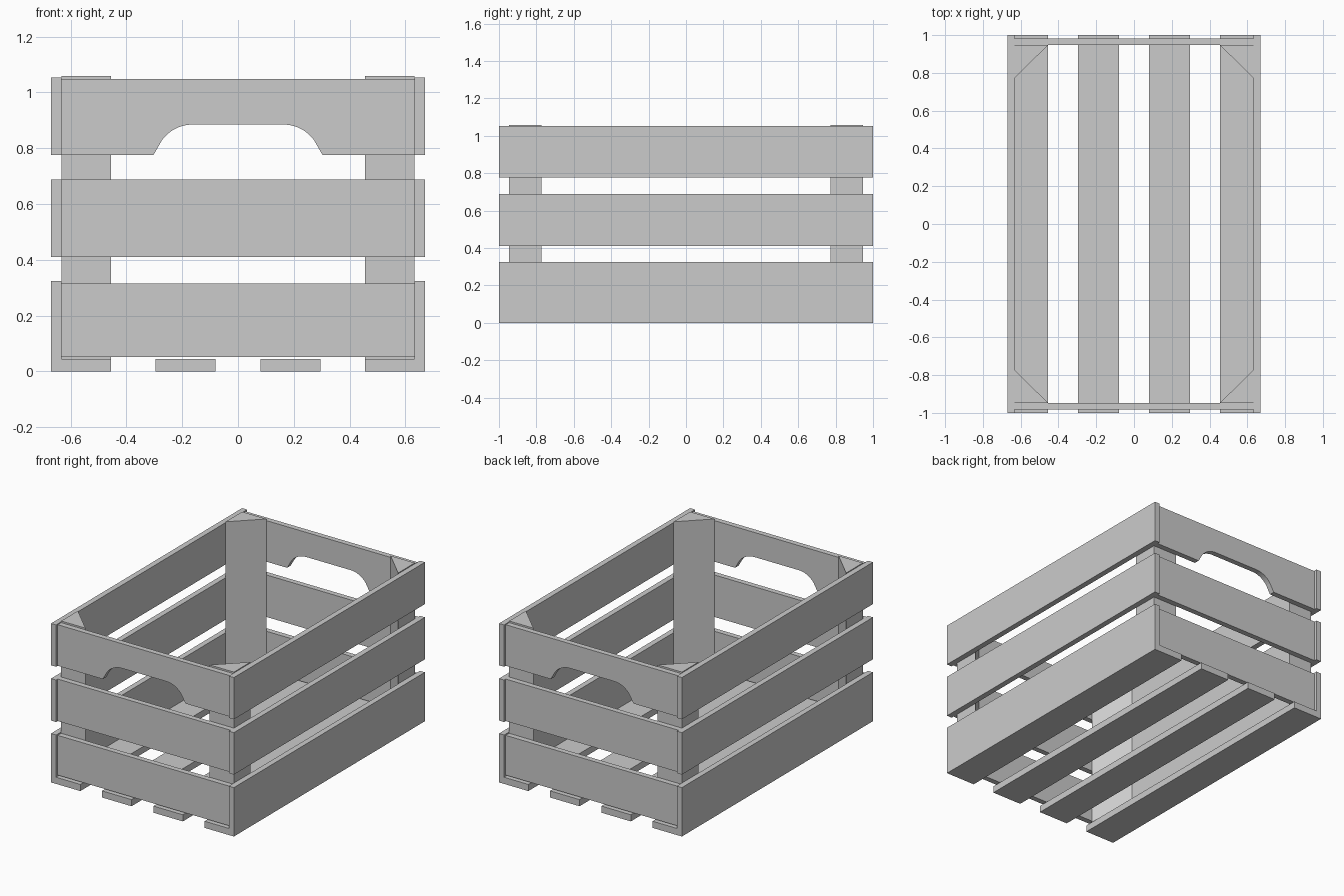
import bpy, bmesh
from math import sin, cos, radians
from mathutils import Vector

if "Cube" in bpy.data.objects:
    bpy.data.objects.remove(bpy.data.objects["Cube"])

def prism(name, pts, lo, hi, axis):
    """Extrude a 2D profile: axis 'y' takes (x, z) points, axis 'z' takes (x, y)."""
    place = (lambda a, b, d: (a, d, b)) if axis == 'y' else (lambda a, b, d: (a, b, d))
    depth = Vector((0, hi - lo, 0)) if axis == 'y' else Vector((0, 0, hi - lo))
    bm = bmesh.new()
    face = bm.faces.new([bm.verts.new(place(a, b, lo)) for a, b in pts])
    ext = bmesh.ops.extrude_face_region(bm, geom=[face], use_keep_orig=True)
    top = [g for g in ext['geom'] if isinstance(g, bmesh.types.BMVert)]
    bmesh.ops.translate(bm, vec=depth, verts=top)
    bmesh.ops.recalc_face_normals(bm, faces=bm.faces)
    me = bpy.data.meshes.new(name)
    bm.to_mesh(me)
    bm.free()
    ob = bpy.data.objects.new(name, me)
    bpy.context.collection.objects.link(ob)
    return ob

def rect(x0, x1, z0, z1):
    return [(x0, z0), (x1, z0), (x1, z1), (x0, z1)]

W, IN = 0.67, 0.633           # outer and inner half width
Y0, Y1 = 0.947, 0.983         # end board inner and outer faces
FLOOR = 0.044                 # floor slat thickness
POST = 0.455                  # inner edge of posts and outer floor slats

# handle board outline with the arched grip along its lower edge
arch = [(-0.303, 0.776)]
arch += [(-0.163 - 0.135 * sin(radians(a)), 0.75 + 0.135 * cos(radians(a)))
         for a in range(54, -1, -6)]
arch += [(-x, z) for x, z in reversed(arch)]
handle = [(-IN, 1.048), (-IN, 0.776)] + arch + [(IN, 0.776), (IN, 1.048)]

for s, side in ((-1, "left"), (1, "right")):
    # bottom side board joined with the outer floor slat
    corner = [(POST, 0), (W, 0), (W, 0.324), (IN, 0.324), (IN, FLOOR), (POST, FLOOR)]
    prism(f"{side}_bottom_board", [(s * x, z) for x, z in corner], -1, 1, 'y')
    # upper side boards
    for label, z0, z1 in (("middle", 0.41, 0.688), ("top", 0.776, 1.053)):
        prism(f"{side}_{label}_board", rect(s * IN, s * W, z0, z1), -1, 1, 'y')
    # inner floor slat
    prism(f"{side}_floor_slat", rect(s * 0.08, s * 0.296, 0, FLOOR), -1, 1, 'y')

    # triangular corner posts
    for t, end in ((-1, "front"), (1, "back")):
        tri = [(s * IN, t * Y0), (s * POST, t * Y0), (s * IN, t * 0.772)]
        prism(f"{end}_{side}_post", tri, FLOOR, 1.059, 'z')

# end boards
for t, end in ((-1, "front"), (1, "back")):
    lo, hi = sorted((t * Y0, t * Y1))
    prism(f"{end}_bottom_board", rect(-IN, IN, 0.052, 0.315), lo, hi, 'y')
    prism(f"{end}_middle_board", rect(-IN, IN, 0.41, 0.688), lo, hi, 'y')
    prism(f"{end}_handle_board", handle, lo, hi, 'y')
